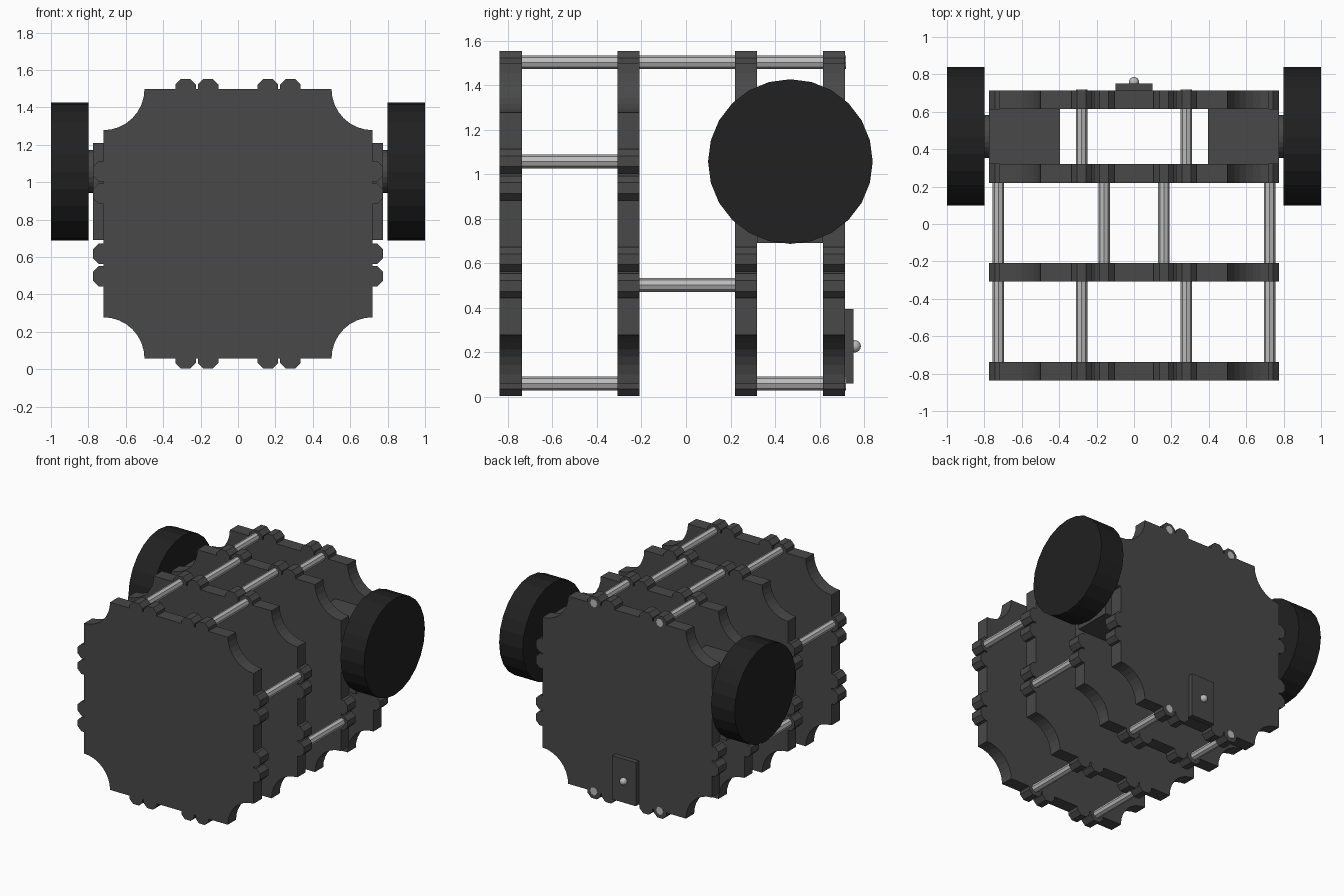
import bpy, bmesh, math
from mathutils import Matrix, Vector

if "Cube" in bpy.data.objects:
    bpy.data.objects.remove(bpy.data.objects["Cube"])

MID_Z = 0.778   # centre height of the plates


def material(name, v):
    m = bpy.data.materials.new(name)
    m.diffuse_color = (v, v, v, 1)
    m.use_nodes = True
    m.node_tree.nodes["Principled BSDF"].inputs["Base Color"].default_value = m.diffuse_color
    return m


DARK = material("dark_plastic", 0.065)
RUBBER = material("rubber", 0.015)
METAL = material("metal", 0.5)


def finish(name, bm, mat):
    bmesh.ops.recalc_face_normals(bm, faces=bm.faces)
    me = bpy.data.meshes.new(name)
    bm.to_mesh(me)
    bm.free()
    me.materials.append(mat)
    ob = bpy.data.objects.new(name, me)
    bpy.context.collection.objects.link(ob)
    return ob


def box(name, lo, hi, mat):
    lo, hi = Vector(lo), Vector(hi)
    bm = bmesh.new()
    bmesh.ops.create_cube(bm, size=1, matrix=Matrix.Translation((lo + hi) / 2)
                          @ Matrix.Diagonal((*(hi - lo), 1)))
    return finish(name, bm, mat)


def cylinder(name, start, end, r, sides, mat):
    start, end = Vector(start), Vector(end)
    axis = end - start
    turn = Matrix.Rotation(math.pi / 2, 4, 'X' if abs(axis.y) > abs(axis.x) else 'Y')
    bm = bmesh.new()
    bmesh.ops.create_cone(bm, cap_ends=True, segments=sides, radius1=r, radius2=r,
                          depth=axis.length,
                          matrix=Matrix.Translation((start + end) / 2) @ turn)
    return finish(name, bm, mat)


def plate_outline():
    """One edge with four bumps and a scooped corner, repeated four times."""
    h, cut, w, f = 0.72, 0.22, 0.055, 0.024
    side = []
    for c in (-0.28, -0.16, 0.16, 0.28):
        side += [(c - w, h), (c - w, h + f), (c - f, h + w),
                 (c + f, h + w), (c + w, h + f), (c + w, h)]
    for i in range(9):
        a = math.pi + i / 8 * math.pi / 2
        side.append((h + cut * math.cos(a), h + cut * math.sin(a)))
    pts = []
    for k in range(4):
        for x, z in side:
            for _ in range(k):
                x, z = z, -x
            pts.append((x, z + MID_Z))
    return pts


# Four frame plates
PLATES = [(-0.838, -0.738), (-0.308, -0.208), (0.22, 0.32), (0.615, 0.715)]
outline = plate_outline()
for i, (y0, y1) in enumerate(PLATES):
    bm = bmesh.new()
    face = bm.faces.new([bm.verts.new((x, y0, z)) for x, z in outline])
    ext = bmesh.ops.extrude_face_region(bm, geom=[face], use_keep_orig=True)
    bmesh.ops.translate(bm, vec=(0, y1 - y0, 0),
                        verts=[v for v in ext["geom"] if isinstance(v, bmesh.types.BMVert)])
    finish(f"frame_plate_{i + 1}", bm, DARK)

# Connecting rods in each gap: (x, z), mirrored left and right
TOP, BOTTOM = 1.503, 0.06
RODS = [
    (-0.75, -0.25, [(0.28, TOP), (0.28, BOTTOM), (0.725, 1.058)]),
    (-0.26, 0.26, [(0.16, TOP), (0.725, 0.503)]),
    (0.28, 0.718, [(0.28, TOP), (0.28, BOTTOM)]),
]
for g, (y0, y1, spots) in enumerate(RODS):
    for n, (x, z) in enumerate(spots):
        for s, tag in ((1, "right"), (-1, "left")):
            cylinder(f"rod_{g + 1}_{n + 1}_{tag}", (s * x, y0, z), (s * x, y1, z),
                     0.031, 8, METAL)

# Motors, hubs and wheels
for s, tag in ((1, "right"), (-1, "left")):
    x0, x1 = sorted((s * 0.395, s * 0.775))
    box(f"motor_{tag}", (x0, 0.32, 0.69), (x1, 0.615, 1.21), DARK)
    cylinder(f"hub_{tag}", (s * 0.77, 0.469, 1.057), (s * 0.81, 0.469, 1.057), 0.115, 24, DARK)
    cylinder(f"wheel_{tag}", (s * 0.8, 0.469, 1.057), (s * 1.0, 0.469, 1.057), 0.37, 24, RUBBER)

# Rear panel with a round metal knob
box("rear_panel", (-0.10, 0.715, 0.06), (0.10, 0.752, 0.395), DARK)
bm = bmesh.new()
bmesh.ops.create_uvsphere(bm, u_segments=16, v_segments=8, radius=0.028,
                          matrix=Matrix.Translation((0, 0.758, 0.227)))
finish("rear_knob", bm, METAL)
